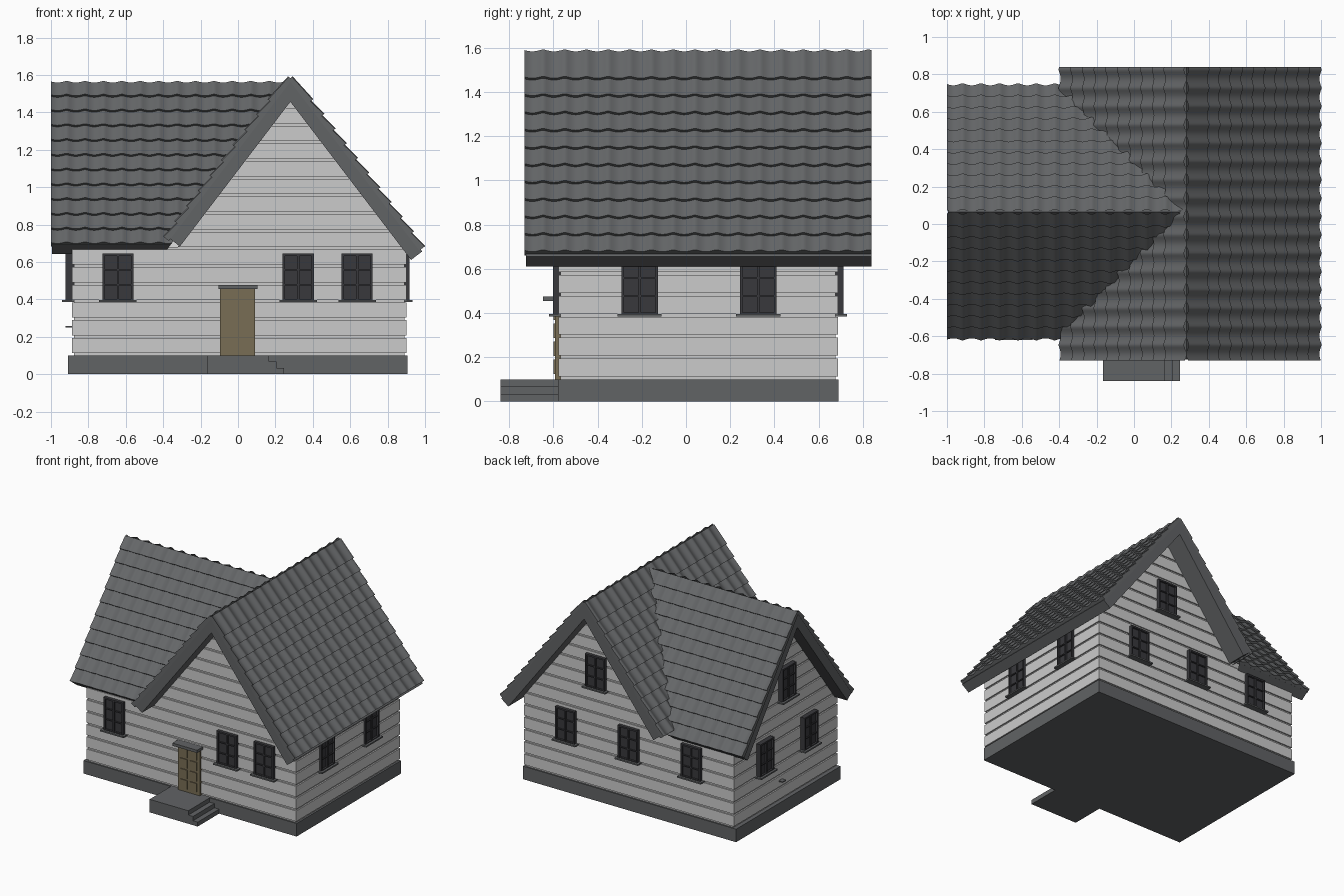
import bpy, bmesh, math
from mathutils import Vector, Matrix

if "Cube" in bpy.data.objects:
    bpy.data.objects.remove(bpy.data.objects["Cube"])

SLOPE = 1.31                                   # roof rise per unit run
C = 1 / math.hypot(1, SLOPE)
S = SLOPE * C
Z = Vector((0, 0, 1))
X = Vector((1, 0, 0))
Y = Vector((0, 1, 0))


def material(name, r, g, b):
    m = bpy.data.materials.new(name)
    m.diffuse_color = (r, g, b, 1)
    m.use_nodes = True
    m.node_tree.nodes["Principled BSDF"].inputs["Base Color"].default_value = m.diffuse_color
    return m


WALL = material("pale_siding", .6, .6, .6)
ROOF = material("dark_tile", .13, .135, .14)
STONE = material("stone_grey", .12, .125, .13)
GLASS = material("window_dark", .04, .04, .045)
TAN = material("door_tan", .19, .155, .09)


def finish(name, bm, mat, smooth=False):
    me = bpy.data.meshes.new(name)
    bm.to_mesh(me)
    bm.free()
    ob = bpy.data.objects.new(name, me)
    bpy.context.collection.objects.link(ob)
    me.materials.append(mat)
    if smooth:
        bpy.ops.object.select_all(action='DESELECT')
        ob.select_set(True)
        bpy.context.view_layer.objects.active = ob
        bpy.ops.object.shade_smooth_by_angle(angle=math.radians(30))
    return ob


def add_box(bm, x0, x1, y0, y1, z0, z1, M=Matrix()):
    T = Matrix.Translation(((x0 + x1) / 2, (y0 + y1) / 2, (z0 + z1) / 2))
    bmesh.ops.create_cube(bm, size=1, matrix=M @ T @ Matrix.Diagonal((x1 - x0, y1 - y0, z1 - z0, 1)))


def add_prism(bm, pts, along, across, a, b):
    """Extrude an (across, z) outline along an axis from a to b."""
    ends = [[bm.verts.new(along * t + across * p + Z * q) for p, q in pts] for t in (a, b)]
    faces = [bm.faces.new(ends[0]), bm.faces.new(ends[1][::-1])]
    for i in range(len(pts)):
        j = (i + 1) % len(pts)
        faces.append(bm.faces.new((ends[0][j], ends[0][i], ends[1][i], ends[1][j])))
    bmesh.ops.recalc_face_normals(bm, faces=faces)


def boxes(name, mat, dims, M=Matrix()):
    bm = bmesh.new()
    for d in dims:
        add_box(bm, *d, M)
    return finish(name, bm, mat)


# Plinth, stoop with side steps
boxes("plinth", STONE, [(-.91, .905, -.58, .69, 0, .1)])
boxes("entry_steps", STONE, [(-.165, .165, -.84, -.575, 0, .1),
                             (.165, .205, -.84, -.575, 0, .067),
                             (.205, .245, -.84, -.575, 0, .034)])

# Walls: recessed core plus overlapping board courses
X0, X1, Y0, Y1 = -.888, .9, -.577, .687
RX, RY = .28, .065                             # ridge centre lines
GABLES = [(Y, X, RX, 1.50, Y0, Y1), (X, Y, RY, 1.49, X0, RX)]
core = bmesh.new()
add_box(core, X0 + .01, X1 - .01, Y0 + .01, Y1 - .01, .09, .68)
for along, across, mid, top, a, b in GABLES:
    w = (top - .03 - .66) / SLOPE
    add_prism(core, [(mid - w, .66), (mid + w, .66), (mid, top - .03)], along, across, a + .01, b - .01)
finish("wall_core", core, WALL)

boards = bmesh.new()
z = .113
while z < 1.42:
    z1 = z + .081
    if z < .6:
        add_box(boards, X0, X1, Y0, Y1, z, z1)
    else:
        for along, across, mid, top, a, b in GABLES:
            lim = .6
            w0, w1 = min(lim, (top - z) / SLOPE), min(lim, max(.004, (top - z1) / SLOPE))
            add_prism(boards, [(mid - w0, z), (mid + w0, z), (mid + w1, z1), (mid - w1, z1)],
                      along, across, a, b)
    z += .0945
finish("wall_boards", boards, WALL)


# Roof: thick slabs with pantile sheets on top
CLIP_N = Vector((-S, 0, C))
CLIP_P = Vector((RX, 0, 1.58)) - CLIP_N * .03


def clip(bm):
    bmesh.ops.bisect_plane(bm, geom=bm.verts[:] + bm.edges[:] + bm.faces[:],
                           plane_co=CLIP_P, plane_no=CLIP_N, clear_inner=True)


def wave(t):
    if t < .7:
        return .009 * (1 - math.sin(math.pi * t / .7))
    return .009 + .005 * math.sin(math.pi * (t - .7) / .3)


def slab(name, along, out, mid, apex, run, a, b, cut):
    sign = sum(out)
    th = .075
    pts = [(0, apex), (run, apex - run * SLOPE),
           (run - th * S, apex - run * SLOPE - th * C), (0, apex - th / C)]
    bm = bmesh.new()
    add_prism(bm, [(mid + sign * p, q) for p, q in pts], along, out * sign, a, b)
    if cut:
        clip(bm)
    finish(name, bm, STONE)


def tiles(name, along, out, mid, apex, first, step, rows, a, b, cols, cut):
    down, nrm = out * C - Z * S, out * S + Z * C
    origin = out * sum(out) * mid * sum(out) + Z * apex
    origin = (out * sum(out)) * mid + Z * apex
    pitch = (b - a) / cols
    samples = (0, .12, .24, .35, .46, .58, .7, .8, .9)
    line = [(a, None)] + [(a + (i + t) * pitch, wave(t)) for i in range(cols) for t in samples]
    line += [(b, wave(0)), (b, None)]
    prof, s = [], 0
    for r in range(rows):
        e = s + (step if r else first) / S
        prof += [(s, .002), (e, .016)]
        s = e
    prof.append((s, None))                     # closes the eave edge
    bm = bmesh.new()
    grid = [[bm.verts.new(origin + along * u + down * v +
                          nrm * (-.012 if h is None or w is None else h + w))
             for u, w in line] for v, h in prof]
    for g0, g1 in zip(grid, grid[1:]):
        for i in range(len(line) - 1):
            bm.faces.new((g0[i], g0[i + 1], g1[i + 1], g1[i]))
    if along.cross(down).dot(nrm) < 0:
        bmesh.ops.reverse_faces(bm, faces=bm.faces[:])
    if cut:
        clip(bm)
    finish(name, bm, ROOF, True)


slab("main_roof_slab_right", Y, X, RX, 1.58, .705, -.725, .84, False)
slab("main_roof_slab_left", Y, -X, RX, 1.58, .65, -.725, .84, False)
tiles("main_tiles_right", Y, X, RX, 1.583, .13, .0785, 11, -.73, .84, 16, False)
tiles("main_tiles_left", Y, -X, RX, 1.583, .13, .0815, 10, -.73, .84, 16, False)
for side, out in (("front", -Y), ("back", Y)):
    slab("wing_roof_slab_" + side, X, out, RY, 1.56, .665, -.994, RX, True)
    tiles("wing_tiles_" + side, X, out, RY, 1.558, .079, .079, 11, -1, RX, 13, True)


# Windows: frame, glass, glazing bars and sill, facing local -y
def window(name, x, y, z0, turn):
    M = Matrix.Translation((x, y, z0)) @ Matrix.Rotation(math.radians(turn), 4, 'Z')
    w, h, f = .083, .255, .012
    boxes(name + "_frame", GLASS, [
        (-w, -w + f, -.025, .02, 0, h), (w - f, w, -.025, .02, 0, h),
        (-w, w, -.025, .02, h - f, h), (-w, w, -.025, .02, 0, f),
        (-.006, .006, -.021, .02, 0, h), (-w, w, -.019, .02, .083, .091),
        (-w, w, -.019, .02, .165, .173)], M)
    boxes(name + "_glass", GLASS, [(-w + .004, w - .004, -.01, .02, .004, h - .004)], M)
    boxes(name + "_sill", STONE, [(-.1, .1, -.042, .02, -.005, .006)], M)


ZW, ZG = .39, .865
for i, x in enumerate((-.642, .322, .637)):
    window(f"front_window_{i}", x, Y0, ZW, 0)
for i, (x, zz) in enumerate(((.535, ZW), (0, ZW), (-.535, ZW), (RX, ZG))):
    window(f"back_window_{i}", x, Y1, zz, 180)
for i, y in enumerate((-.21, .327)):
    window(f"right_window_{i}", X1 - .008, y, ZW, 90)
for i, (y, zz) in enumerate(((-.21, ZW), (.327, ZW), (.058, ZG))):
    window(f"left_window_{i}", X0 - .01, y, zz, -90)

# Panelled door, canopy and small wall vent
panels = [(cx - .03, cx + .03, -.599, -.58, .125 + r * .081, .19 + r * .081)
          for cx in (-.043, .038) for r in range(4)]
boxes("door", TAN, [(-.095, .09, -.593, -.56, .1, .456)] + panels)
boxes("door_canopy", STONE, [(-.105, .105, -.648, -.57, .455, .476)])
boxes("wall_vent", STONE, [(-.922, -.88, .1, .14, .25, .258)])
